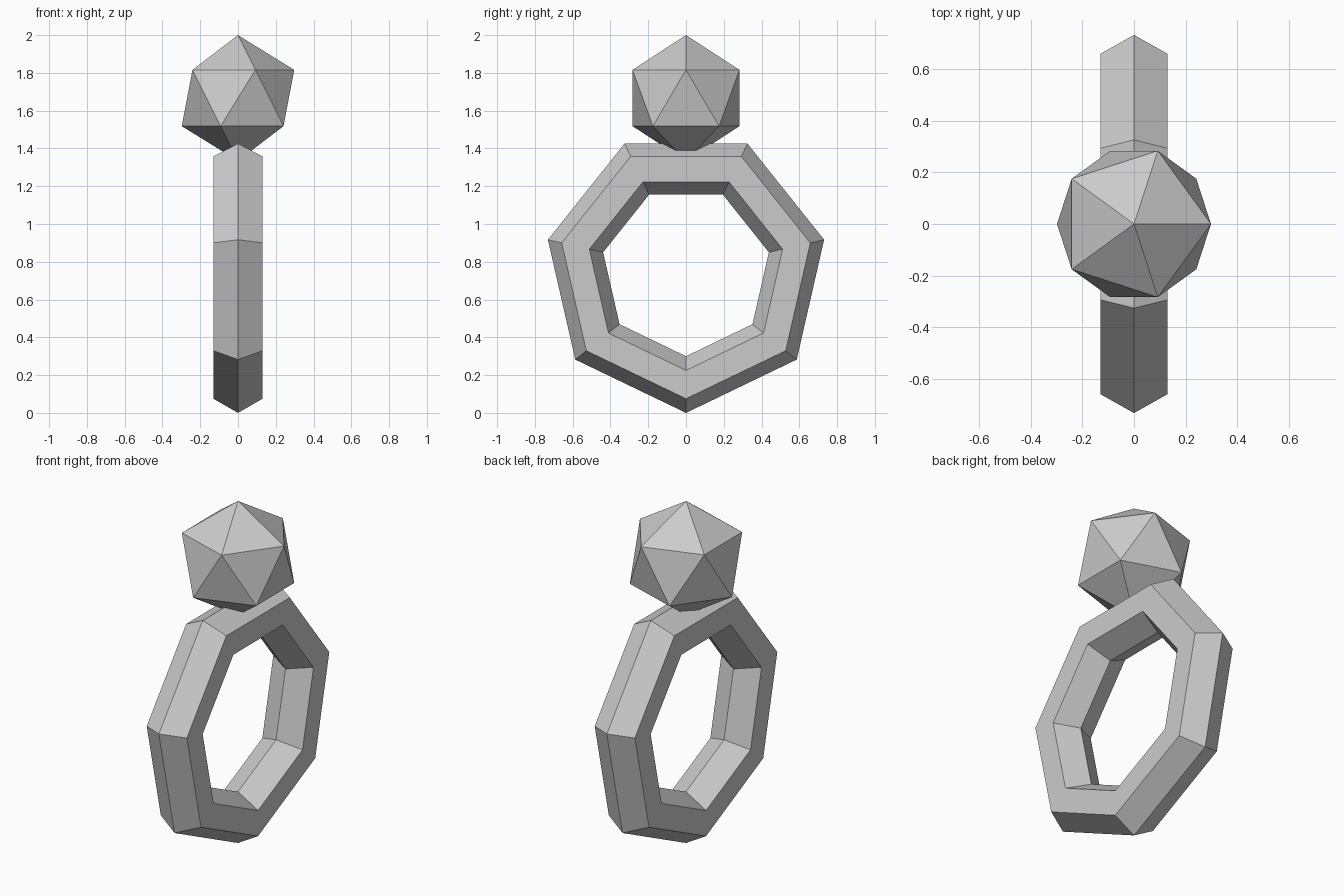
import bpy
from math import pi

if "Cube" in bpy.data.objects:
    bpy.data.objects.remove(bpy.data.objects["Cube"])

# Band: seven-sided ring with a hexagonal section, one corner pointing down
bpy.ops.mesh.primitive_torus_add(
    major_segments=7, minor_segments=6,
    major_radius=0.60, minor_radius=0.15,
    location=(0, 0, 0.75), rotation=(0, pi / 2, 0))
band = bpy.context.object
band.name = "ring_band"

# Gem: icosahedron with its lower tip sunk into the flat top of the band
bpy.ops.mesh.primitive_ico_sphere_add(
    subdivisions=1, radius=0.333, location=(0, 0, 1.667))
gem = bpy.context.object
gem.name = "gemstone"

# Flat facets on both parts
for part in (band, gem):
    for face in part.data.polygons:
        face.use_smooth = False
